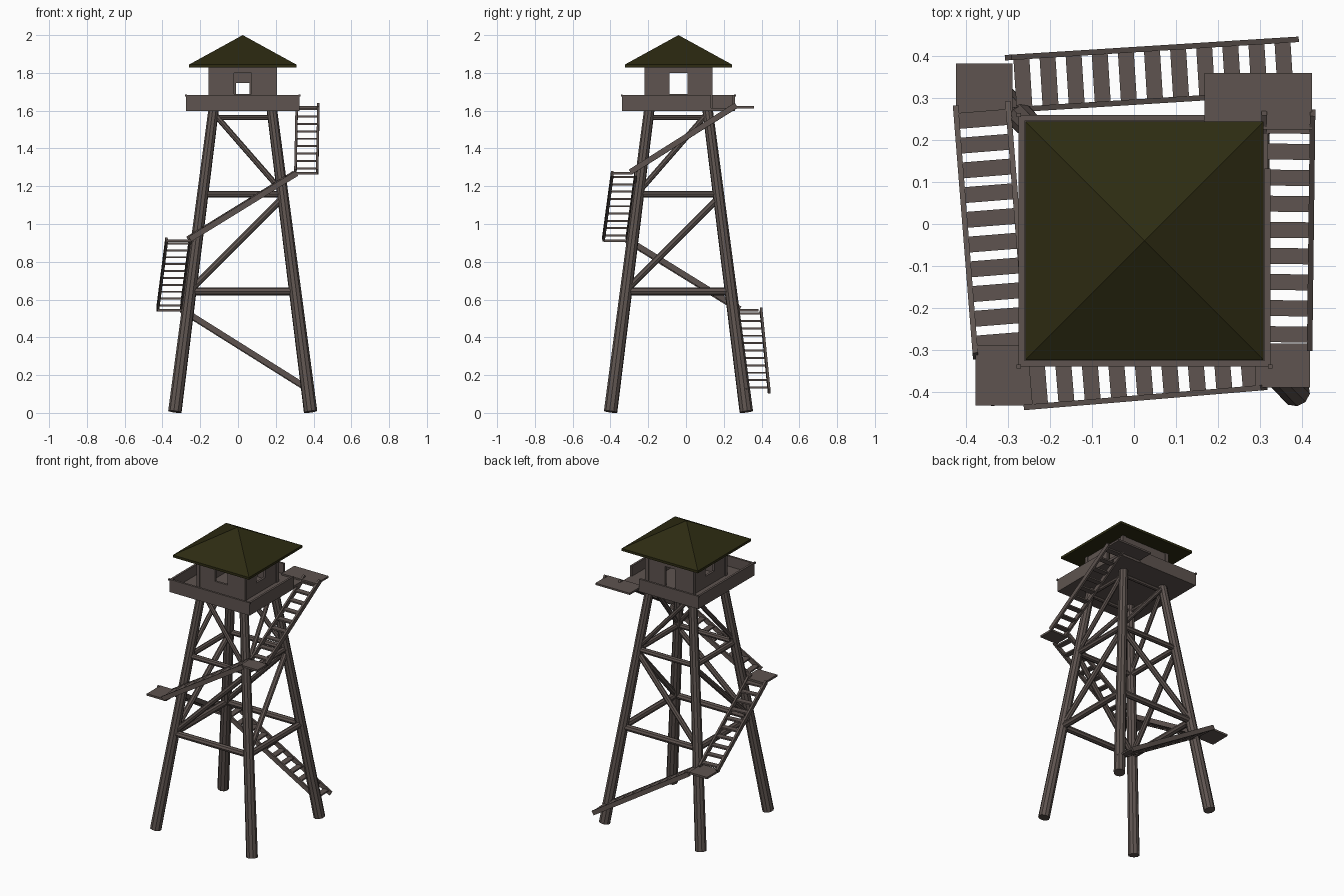
import bpy, bmesh, math
from mathutils import Vector, Matrix

if "Cube" in bpy.data.objects:
    bpy.data.objects.remove(bpy.data.objects["Cube"])

CX, CY = 0.025, -0.04          # tower axis


def material(name, rgb):
    m = bpy.data.materials.new(name)
    m.diffuse_color = (*rgb, 1)
    m.use_nodes = True
    m.node_tree.nodes["Principled BSDF"].inputs["Base Color"].default_value = m.diffuse_color
    return m


WOOD = material("weathered brown wood", (0.112, 0.088, 0.079))
ROOF = material("dark olive roof", (0.026, 0.024, 0.006))


def finish(name, bm, mat):
    bmesh.ops.recalc_face_normals(bm, faces=bm.faces)
    me = bpy.data.meshes.new(name)
    bm.to_mesh(me)
    bm.free()
    me.materials.append(mat)
    ob = bpy.data.objects.new(name, me)
    bpy.context.collection.objects.link(ob)
    return ob


def add_box(bm, lo, hi, mat=Matrix()):
    lo, hi = Vector(lo), Vector(hi)
    s = hi - lo
    m = mat @ Matrix.Translation((lo + hi) / 2) @ Matrix.Diagonal((s.x, s.y, s.z, 1))
    bmesh.ops.create_cube(bm, size=1, matrix=m)


def add_log(bm, a, b, r1, r2, sides=10):
    a, b = Vector(a), Vector(b)
    d = b - a
    m = Matrix.Translation((a + b) / 2) @ d.to_track_quat('Z', 'Y').to_matrix().to_4x4()
    bmesh.ops.create_cone(bm, cap_ends=True, segments=sides, radius1=r1,
                          radius2=r2, depth=d.length, matrix=m)


def add_beam(bm, a, b, thick, height):
    # rectangular bar from a to b whose sides stay upright
    a, b = Vector(a), Vector(b)
    x = (b - a).normalized()
    y = Vector((0, 0, 1)).cross(x).normalized()
    z = x.cross(y)
    m = Matrix((x, y, z)).transposed().to_4x4()
    m.translation = (a + b) / 2
    h = (b - a).length / 2
    add_box(bm, (-h, -thick / 2, -height / 2), (h, thick / 2, height / 2), m)


def turn(k):
    # quarter turns about the tower axis
    return Matrix.Translation((CX, CY, 0)) @ Matrix.Rotation(k * math.pi / 2, 4, 'Z')


def corner(sx, sy, z):
    h = 0.36 - 0.205 * z / 1.6
    return Vector((CX + sx * h, CY + sy * h, z))


# Legs
for sx, sy, label in ((-1, -1, "front_left"), (1, -1, "front_right"),
                      (-1, 1, "back_left"), (1, 1, "back_right")):
    bm = bmesh.new()
    add_log(bm, corner(sx, sy, 0.006), corner(sx, sy, 1.605), 0.036, 0.028)
    finish(label + "_leg", bm, WOOD)

# Horizontal beams and diagonal braces on all four sides
bm = bmesh.new()
for z, r in ((0.643, 0.021), (1.158, 0.018), (1.563, 0.013)):
    for s in (-1, 1):
        add_log(bm, corner(-1, s, z), corner(1, s, z), r, r, 8)
        add_log(bm, corner(s, -1, z), corner(s, 1, z), r, r, 8)
finish("cross_beams", bm, WOOD)

bm = bmesh.new()
for s in (-1, 1):
    add_log(bm, corner(-1, s, 0.65), corner(1, s, 1.14), 0.018, 0.018, 8)
    add_log(bm, corner(-1, s, 1.59), corner(1, s, 1.17), 0.015, 0.015, 8)
    add_log(bm, corner(s, -1, 0.65), corner(s, 1, 1.14), 0.018, 0.018, 8)
    add_log(bm, corner(s, -1, 1.17), corner(s, 1, 1.59), 0.015, 0.015, 8)
finish("diagonal_braces", bm, WOOD)

# Platform floor
bm = bmesh.new()
add_box(bm, (CX - 0.295, CY - 0.295, 1.597), (CX + 0.295, CY + 0.295, 1.613))
finish("platform_floor", bm, WOOD)

# Parapet, open at the back right corner where the stairs arrive
bm = bmesh.new()
x0, x1, y0, y1 = CX - 0.3, CX + 0.3, CY - 0.3, CY + 0.3
t = 0.014
add_box(bm, (x0, y0, 1.597), (x1, y0 + t, 1.682))
add_box(bm, (x0, y0 + t, 1.597), (x0 + t, y1, 1.682))
add_box(bm, (x1 - t, y0 + t, 1.597), (x1, 0.132, 1.682))
add_box(bm, (x0 + t, y1 - t, 1.597), (0.168, y1, 1.682))
for px, py in ((x0, y0), (x1, y0), (x0, y1)):
    add_box(bm, (px - 0.005, py - 0.005, 1.675), (px + 0.005, py + 0.005, 1.686))
finish("parapet", bm, WOOD)

# Cabin walls with three windows and a back door
bm = bmesh.new()
H, W = 0.175, 0.015
for k, (half, sill, head) in enumerate(((0.047, 1.688, 1.80), (0.047, 1.688, 1.80),
                                        (0.036, 1.613, 1.747), (0.047, 1.688, 1.80))):
    m = turn(k)
    add_box(bm, (-H, -H, 1.605), (-half, -H + W, 1.835), m)
    add_box(bm, (half, -H, 1.605), (H, -H + W, 1.835), m)
    add_box(bm, (-half, -H, head), (half, -H + W, 1.835), m)
    if sill > 1.65:
        add_box(bm, (-half, -H, 1.605), (half, -H + W, sill), m)
finish("cabin_walls", bm, WOOD)

bm = bmesh.new()
for k in range(4):
    add_box(bm, (-0.181, -0.181, 1.605), (-0.158, -0.158, 1.835), turn(k))
finish("cabin_corner_posts", bm, WOOD)

# Pyramid roof with a thin eave
bm = bmesh.new()
rings = []
for z, r in ((1.828, 0.284), (1.844, 0.284)):
    rings.append([bm.verts.new((CX + sx * r, CY + sy * r, z))
                  for sx, sy in ((-1, -1), (1, -1), (1, 1), (-1, 1))])
tip = bm.verts.new((CX, CY, 2.0))
bm.faces.new(rings[0])
for i in range(4):
    j = (i + 1) % 4
    bm.faces.new((rings[0][i], rings[0][j], rings[1][j], rings[1][i]))
    bm.faces.new((rings[1][i], rings[1][j], tip))
finish("roof", bm, ROOF)

# Stair flights: outer stringer start and end, width, number of treads
FLIGHTS = (("back_stairs", (0.385, 0.44, 0.115), (-0.30, 0.397, 0.545), 0.125, 11),
           ("left_stairs", (-0.425, 0.275, 0.55), (-0.378, -0.315, 0.915), 0.125, 10),
           ("front_stairs", (-0.255, -0.437, 0.92), (0.31, -0.39, 1.268), 0.125, 9),
           ("right_stairs", (0.419, -0.295, 1.275), (0.426, 0.265, 1.628), 0.115, 9))
for name, a, b, width, n in FLIGHTS:
    a, b = Vector(a), Vector(b)
    flat = Vector((b.x - a.x, b.y - a.y, 0)).normalized()
    inward = Vector((0, 0, 1)).cross(flat)
    bm = bmesh.new()
    for off in (0, width):
        add_beam(bm, a + inward * off, b + inward * off, 0.013, 0.03)
    for i in range(n):
        c = a.lerp(b, (i + 0.5) / n) + inward * (width / 2)
        add_beam(bm, c - flat * 0.019, c + flat * 0.019, width, 0.01)
    finish(name, bm, WOOD)

# Landings at the corners
for name, lo, hi in (("back_left_landing", (-0.425, 0.245, 0.536), (-0.29, 0.383, 0.549)),
                     ("front_left_landing", (-0.378, -0.433, 0.905), (-0.235, -0.288, 0.918)),
                     ("front_right_landing", (0.29, -0.39, 1.262), (0.42, -0.285, 1.275)),
                     ("top_landing", (0.168, 0.225, 1.612), (0.425, 0.36, 1.624))):
    bm = bmesh.new()
    add_box(bm, lo, hi)
    finish(name, bm, WOOD)
